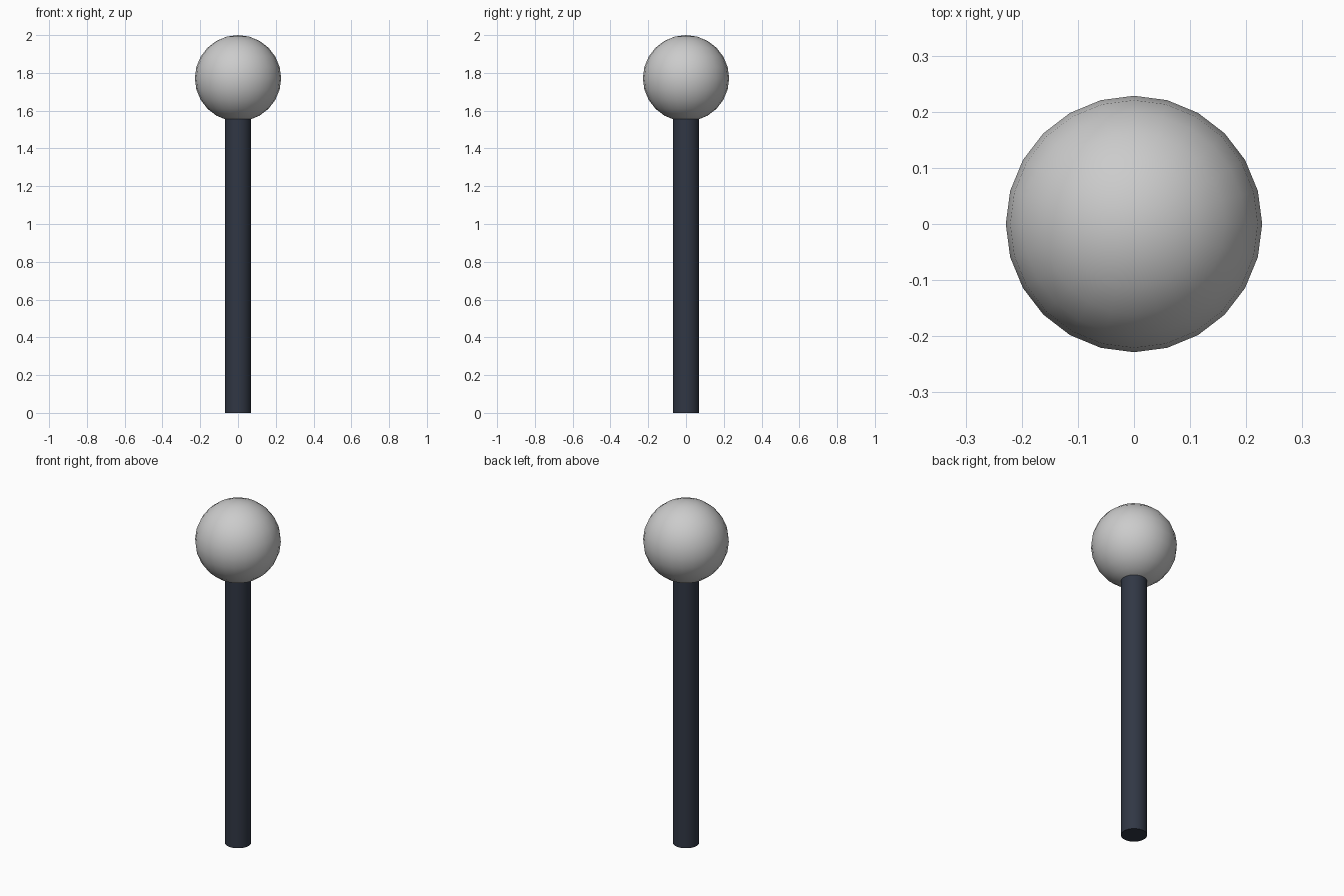
import bpy

if "Cube" in bpy.data.objects:
    bpy.data.objects.remove(bpy.data.objects["Cube"])

POLE_R = 0.07
GLOBE_R = 0.2285
GLOBE_Z = 2.0 - GLOBE_R

# Dark pole, its top end sunk slightly into the globe
pole_h = 1.57
bpy.ops.mesh.primitive_cylinder_add(vertices=24, radius=POLE_R, depth=pole_h,
                                    location=(0, 0, pole_h / 2))
pole = bpy.context.object
pole.name = "pole"
bpy.ops.object.shade_smooth_by_angle()
mat = bpy.data.materials.new("dark_slate")
mat.diffuse_color = (0.03, 0.038, 0.058, 1)
mat.use_nodes = True
mat.node_tree.nodes["Principled BSDF"].inputs["Base Color"].default_value = mat.diffuse_color
pole.data.materials.append(mat)

# Globe on top
bpy.ops.mesh.primitive_uv_sphere_add(segments=24, ring_count=12, radius=GLOBE_R,
                                     location=(0, 0, GLOBE_Z))
globe = bpy.context.object
globe.name = "globe"
bpy.ops.object.shade_smooth_by_angle()
